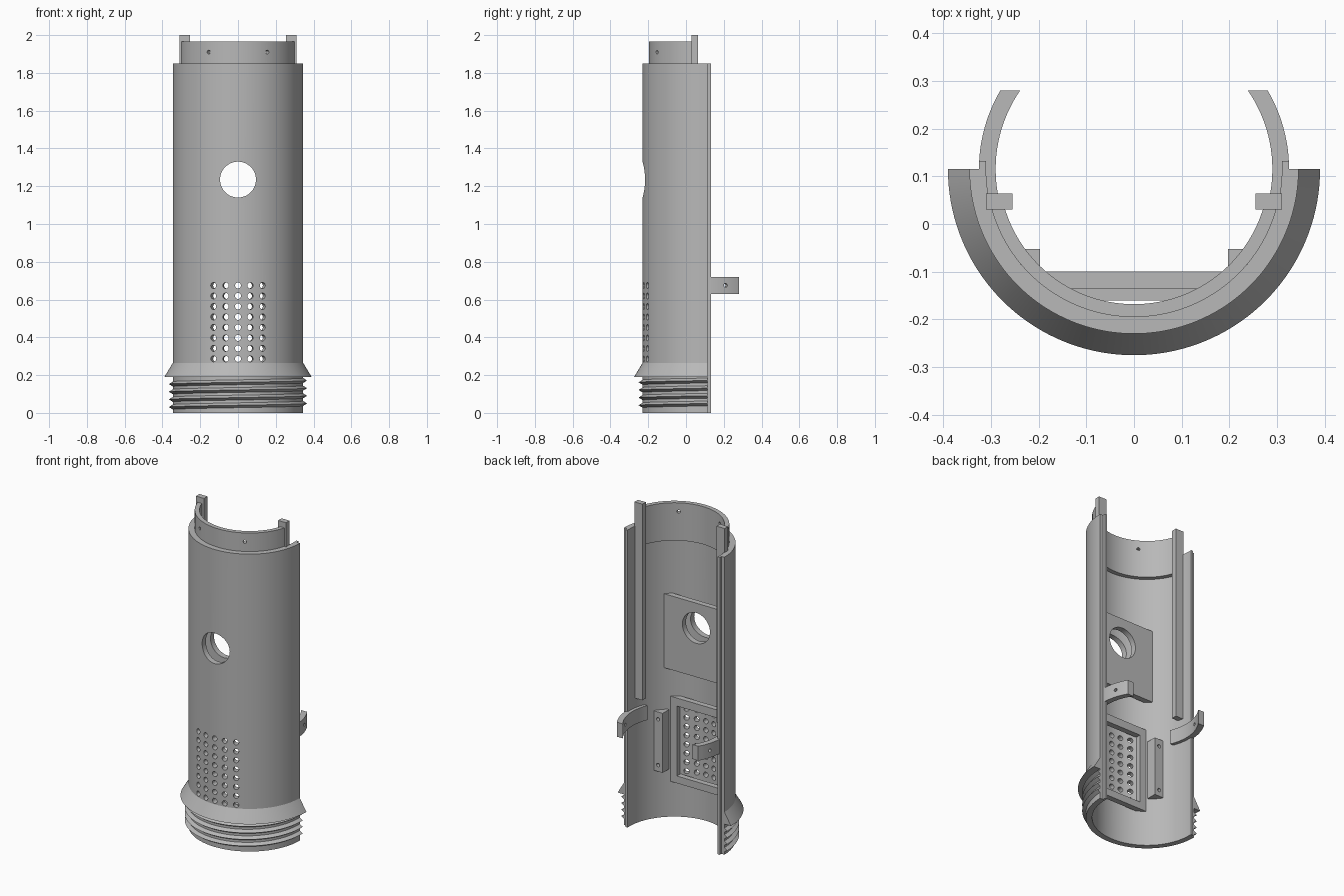
import bpy, bmesh
from math import asin, cos, sin, pi, radians
from mathutils import Matrix, Vector

if "Cube" in bpy.data.objects:
    bpy.data.objects.remove(bpy.data.objects["Cube"], do_unlink=True)

AXIS_Y = 0.115   # centre line of the tube
INNER, OUTER = 0.31, 0.345

grey = bpy.data.materials.new("plain_grey")
grey.use_nodes = True
colour = (0.48, 0.48, 0.48, 1)
grey.diffuse_color = colour
grey.node_tree.nodes["Principled BSDF"].inputs["Base Color"].default_value = colour


def finish(name, bm):
    bmesh.ops.recalc_face_normals(bm, faces=bm.faces[:])
    mesh = bpy.data.meshes.new(name)
    bm.to_mesh(mesh)
    bm.free()
    mesh.materials.append(grey)
    obj = bpy.data.objects.new(name, mesh)
    bpy.context.collection.objects.link(obj)
    return obj


def angle_at(r, y):
    """Angle on a circle of radius r, on the +x side, where it reaches y."""
    return asin((y - AXIS_Y) / r)


def sweep(name, profile, start, end, steps=72, rise=0, side=1):
    """Sweep an (r, z) outline round the tube axis; start and end depend on r."""
    bm = bmesh.new()
    rings = []
    for i in range(steps + 1):
        t = i / steps
        ring = []
        for r, z in profile:
            a = start(r) * (1 - t) + end(r) * t
            ring.append(bm.verts.new((side * r * cos(a), AXIS_Y + r * sin(a), z + rise * t)))
        rings.append(ring)
    n = len(profile)
    for a, b in zip(rings, rings[1:]):
        for j in range(n):
            k = (j + 1) % n
            bm.faces.new((a[j], a[k], b[k], b[j]))
    bm.faces.new(rings[0])
    bm.faces.new(rings[-1])
    return finish(name, bm)


def front_sweep(name, profile, y_end, **options):
    return sweep(name, profile, lambda r: -pi - angle_at(r, y_end),
                 lambda r: angle_at(r, y_end), **options)


def box(name, x, y, z, side=1):
    bm = bmesh.new()
    bmesh.ops.create_cube(bm, size=1)
    for v in bm.verts:
        v.co = [lo + (c + 0.5) * (hi - lo) for c, (lo, hi) in zip(v.co, (x, y, z))]
        v.co.x *= side
    return finish(name, bm)


def cut(obj, cutter):
    mod = obj.modifiers.new("cut", 'BOOLEAN')
    mod.operation = 'DIFFERENCE'
    mod.solver = 'EXACT'
    mod.object = cutter
    bpy.context.view_layer.objects.active = obj
    bpy.ops.object.modifier_apply(modifier=mod.name)
    bpy.data.objects.remove(cutter, do_unlink=True)


def pins(holes, radius, length, sides=16):
    """Cutter of round pins, each given by its centre and direction."""
    bm = bmesh.new()
    for centre, direction in holes:
        turn = Vector(direction).to_track_quat('Z', 'Y').to_matrix().to_4x4()
        bmesh.ops.create_cone(bm, cap_ends=True, segments=sides, radius1=radius,
                              radius2=radius, depth=length,
                              matrix=Matrix.Translation(centre) @ turn)
    obj = finish("hole_cutter", bm)
    obj.hide_render = True
    return obj


def radial(r, x_outer, r_outer, z):
    """Centre and direction of a radial hole in the front wall."""
    a = asin(x_outer / r_outer)
    d = Vector((sin(a), -cos(a), 0))
    return Vector((0, AXIS_Y, z)) + d * r, d


# Half-tube shell with flared skirt
shell = front_sweep("shell", [(INNER, 0), (OUTER, 0), (OUTER, 0.19), (0.39, 0.19),
                              (OUTER, 0.265), (OUTER, 1.85), (INNER, 1.85)], AXIS_Y)
window = ((0, -0.17, 1.235), (0, 1, 0))
cut(shell, pins([window], 0.095, 0.3, 48))
grid = [radial(0.33, col * 0.065, OUTER, 0.286 + row * 0.0555)
        for col in range(-2, 3) for row in range(8)]
cut(shell, pins(grid, 0.016, 0.08))

# Screw thread ridges round the base
for k in range(4):
    z = 0.031 + 0.0405 * k
    front_sweep(f"thread_ridge_{k + 1}", [(0.34, z - 0.016), (0.366, z), (0.34, z + 0.016)],
                AXIS_Y, rise=0.019)

# Upper collar with two screw holes
collar = front_sweep("collar", [(0.283, 1.73), (INNER, 1.73), (INNER, 1.965),
                                (0.283, 1.965)], 0.048)
cut(collar, pins([radial(0.3, x, INNER, 1.91) for x in (-0.155, 0.155)], 0.01, 0.1))

# Flat mounting plate behind the round window
plate = box("window_plate", (-0.22, 0.22), (-0.135, -0.1), (0.93, 1.39))
cut(plate, pins([window], 0.095, 0.3, 48))

# Frame round the perforated area
frame = box("grille_frame", (-0.195, 0.195), (-0.16, -0.125), (0.22, 0.75))
opening = box("opening_cutter", (-0.15, 0.15), (-0.3, 0), (0.265, 0.7))
opening.hide_render = True
cut(frame, opening)

# Paired parts
for side, word in ((1, "left"), (-1, "right")):
    box(f"{word}_edge_lip", (INNER, 0.325), (0.105, 0.132), (0, 1.85), side)
    box(f"{word}_rail", (0.255, INNER), (0.03, 0.064), (0.78, 2.0), side)

    tab = box(f"{word}_screw_tab", (0.197, 0.257), (-0.115, -0.052), (0.3, 0.67), side)
    cut(tab, pins([((side * 0.229, -0.052, z), (0, 1, 0)) for z in (0.34, 0.625)], 0.011, 0.07))

    clip = sweep(f"{word}_clip", [(0.29, 0.63), (0.325, 0.63), (0.325, 0.72), (0.29, 0.72)],
                 lambda r: angle_at(r, 0), lambda r: angle_at(r, 0.28), steps=20, side=side)
    a = angle_at(0.31, 0.205)
    out = Vector((side * cos(a), sin(a), 0))
    cut(clip, pins([(Vector((0, AXIS_Y, 0.675)) + out * 0.31, out)], 0.01, 0.1))

# Smooth curved faces, keep edges crisp
for obj in bpy.context.collection.objects:
    if obj.type == 'MESH' and grey.name in obj.data.materials:
        bpy.ops.object.select_all(action='DESELECT')
        obj.select_set(True)
        bpy.context.view_layer.objects.active = obj
        bpy.ops.object.shade_smooth_by_angle(angle=radians(30))
